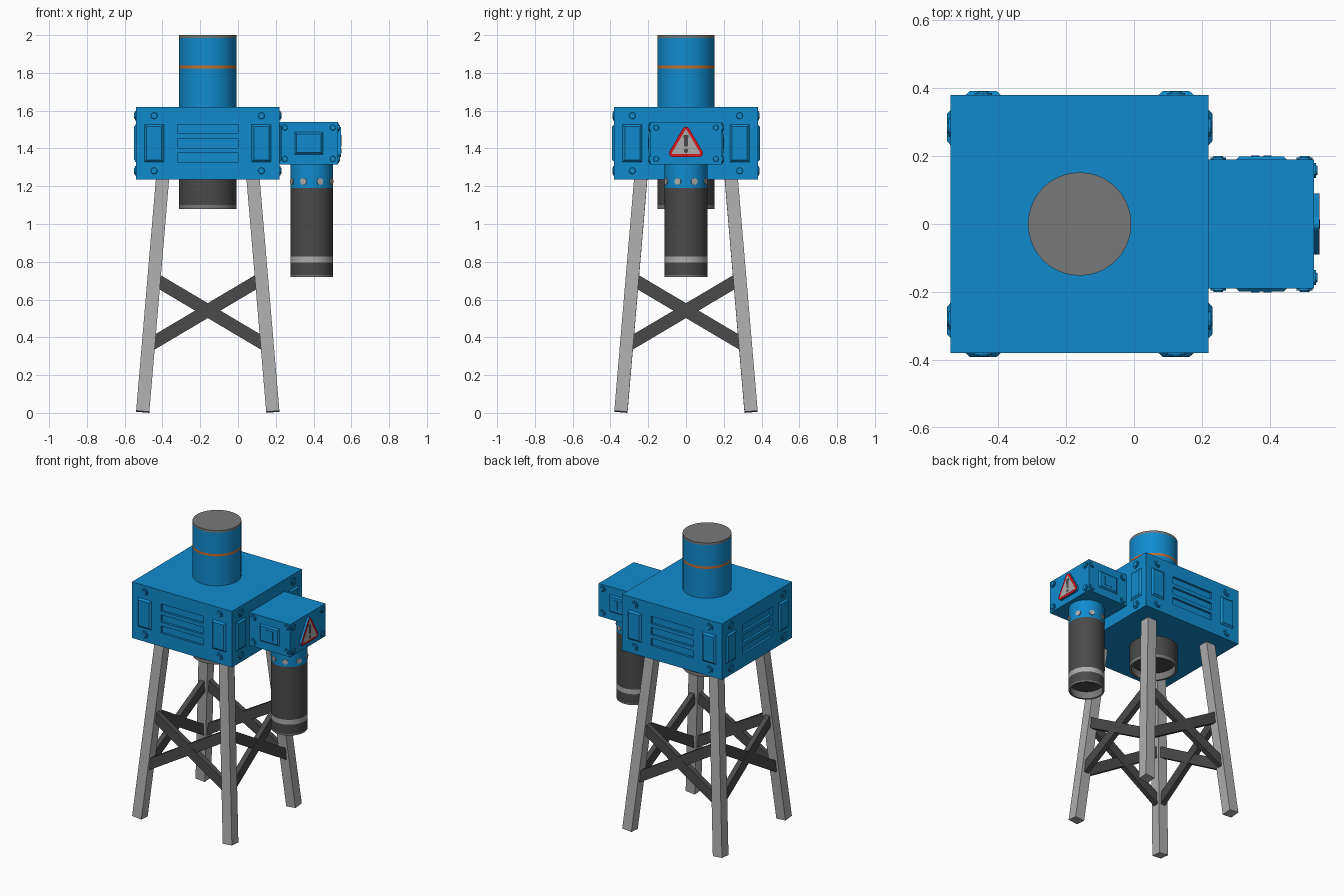
import bpy, bmesh, math
from mathutils import Matrix, Vector

if "Cube" in bpy.data.objects:
    bpy.data.objects.remove(bpy.data.objects["Cube"])


def material(name, r, g, b):
    m = bpy.data.materials.new(name)
    m.diffuse_color = (r, g, b, 1)
    m.use_nodes = True
    m.node_tree.nodes["Principled BSDF"].inputs["Base Color"].default_value = m.diffuse_color
    return m


BLUE = material("blue paint", 0.005, 0.26, 0.62)
DARK = material("dark metal", 0.068, 0.068, 0.068)
LIGHT = material("light grey metal", 0.42, 0.42, 0.42)
GREY = material("mid grey metal", 0.19, 0.19, 0.19)
ORANGE = material("orange stripe", 0.58, 0.15, 0.02)
RED = material("warning red", 0.72, 0.008, 0.015)

# maps (u right, v up, w outward) onto a front-facing wall
FRONT = Matrix(((1, 0, 0, 0), (0, 0, -1, 0), (0, 1, 0, 0), (0, 0, 0, 1)))


def wall(cx, cz, dist, angle):
    return (Matrix.Translation((cx, 0, cz)) @ Matrix.Rotation(angle, 4, 'Z')
            @ Matrix.Translation((0, -dist, 0)) @ FRONT)


def finish(name, bm, mats, smooth=False):
    bmesh.ops.recalc_face_normals(bm, faces=bm.faces)
    me = bpy.data.meshes.new(name)
    bm.to_mesh(me)
    bm.free()
    for m in mats:
        me.materials.append(m)
    ob = bpy.data.objects.new(name, me)
    bpy.context.collection.objects.link(ob)
    if smooth:
        bpy.ops.object.select_all(action='DESELECT')
        ob.select_set(True)
        bpy.context.view_layer.objects.active = ob
        bpy.ops.object.shade_smooth_by_angle(angle=math.radians(35))
    return ob


def add_prism(bm, M, pts, w0, w1, scale=(1, 1), centre=(0, 0)):
    cu, cv = centre
    a = [bm.verts.new(M @ Vector((u + cu, v + cv, w0))) for u, v in pts]
    b = [bm.verts.new(M @ Vector((u * scale[0] + cu, v * scale[1] + cv, w1))) for u, v in pts]
    bm.faces.new(a)
    bm.faces.new(b)
    n = len(pts)
    for i in range(n):
        j = (i + 1) % n
        bm.faces.new((a[i], a[j], b[j], b[i]))


def prism(name, mat, *args, **kw):
    bm = bmesh.new()
    add_prism(bm, *args, **kw)
    return finish(name, bm, [mat])


def rect(w, h):
    return [(-w / 2, -h / 2), (w / 2, -h / 2), (w / 2, h / 2), (-w / 2, h / 2)]


def ngon(r, n):
    return [(r * math.cos(2 * math.pi * i / n), r * math.sin(2 * math.pi * i / n)) for i in range(n)]


def lathe(name, cx, profile, mats, top, seg=40):
    # profile entries: radius, height, material of the band ending there
    bm = bmesh.new()
    rings = [[bm.verts.new((cx + x, y, z)) for x, y in ngon(r, seg)] for r, z, _ in profile]
    bm.faces.new(rings[0]).material_index = profile[0][2]
    for k in range(1, len(rings)):
        for i in range(seg):
            j = (i + 1) % seg
            f = bm.faces.new((rings[k-1][i], rings[k-1][j], rings[k][j], rings[k][i]))
            f.material_index = profile[k][2]
    bm.faces.new(rings[-1]).material_index = top
    return finish(name, bm, mats, True)


def beam(name, mat, p, q, hint, w, d):
    p, q = Vector(p), Vector(q)
    ax = (q - p).normalized()
    u = Vector(hint).cross(ax).normalized()
    v = ax.cross(u)
    M = Matrix((u, v, ax)).transposed().to_4x4()
    M.translation = p
    return prism(name, mat, M, rect(w, d), 0, (q - p).length)


def bolt(name, M, u, v, r):
    bm = bmesh.new()
    add_prism(bm, M, ngon(r, 12), -0.003, 0.006, centre=(u, v))
    add_prism(bm, M, ngon(r * 0.7, 12), 0.005, 0.01, (0.85, 0.85), (u, v))
    return finish(name, bm, [BLUE])


CX, HALF, ZC = -0.16, 0.38, 1.4275
SIDES = ["front", "right", "back", "left"]
walls = [wall(CX, ZC, HALF, k * math.pi / 2) for k in range(4)]

# main housing with louvre slots cut into the front, back and left
body = prism("main_housing", BLUE, Matrix.Translation((CX, 0, 0)), rect(0.76, 0.76), 1.235, 1.62)
bm = bmesh.new()
for k in (0, 2, 3):
    for v in (-0.0755, 0.0, 0.0755):
        add_prism(bm, walls[k], rect(0.32, 0.05), -0.015, 0.02, centre=(0, v))
cutter = finish("louvre_cutter", bm, [BLUE])
cutter.hide_render = True
mod = body.modifiers.new("louvres", 'BOOLEAN')
mod.operation, mod.solver, mod.object = 'DIFFERENCE', 'EXACT', cutter
bpy.context.view_layer.objects.active = body
bpy.ops.object.modifier_apply(modifier=mod.name)
bpy.data.objects.remove(cutter)

# raised side panels and bolts on every wall
for side, M in zip(SIDES, walls):
    for s in (-1, 1):
        prism(side + "_panel", BLUE, M, rect(0.11, 0.205), -0.003, 0.011, (0.72, 0.86), (s * 0.284, 0))
        for t in (-1, 1):
            bolt(side + "_bolt", M, s * 0.284, t * 0.146, 0.026)

# large vertical pipe running through the housing
R = 0.152
lathe("main_pipe", CX, [(0.138, 1.13, 1), (0.138, 1.08, 3), (R, 1.08, 3), (R, 1.1, 3),
                        (R, 1.24, 1), (R, 1.822, 0), (R, 1.838, 2), (R, 1.985, 0), (R, 2.0, 3)],
      [BLUE, DARK, ORANGE, GREY], 3)

# side box with framed panels on front and back
BX, BZ = 0.375, 1.4275
prism("side_box", BLUE, Matrix.Translation((BX, 0, 0)), rect(0.31, 0.38), 1.315, 1.54)
for side, ang in (("front", 0), ("back", math.pi)):
    M = wall(BX, BZ, 0.19, ang)
    prism("box_%s_panel" % side, BLUE, M, rect(0.155, 0.122), -0.003, 0.009, (0.84, 0.82))
    for s in (-1, 1):
        prism("box_%s_rib" % side, BLUE, M, rect(0.024, 0.062), 0.008, 0.012, centre=(s * 0.018, 0))
        for t in (-1, 1):
            bolt("box_%s_bolt" % side, M, s * 0.127, t * 0.083, 0.023)

# end wall of the side box: bolts and warning sign
M = wall(BX, BZ, 0.155, math.pi / 2)
for s in (-1, 1):
    for t in (-1, 1):
        bolt("box_end_bolt", M, s * 0.158, t * 0.083, 0.022)


def triangle(r):
    pts = []
    for (u, v), a0 in (((0.07, -0.053), -90), ((0, 0.067), 30), ((-0.07, -0.053), 150)):
        for i in range(5):
            a = math.radians(a0 + 30 * i)
            pts.append((u + r * math.cos(a), v + r * math.sin(a)))
    return pts


prism("sign_base", BLUE, M, triangle(0.02), -0.003, 0.014)
prism("sign_border", RED, M, triangle(0.02), 0.014, 0.0155)
prism("sign_face", LIGHT, M, triangle(0.005), 0.015, 0.0165)
prism("sign_bar", DARK, M, [(-0.009, -0.018), (0.009, -0.018), (0.013, 0.045), (-0.013, 0.045)], 0.016, 0.0175)
prism("sign_dot", DARK, M, ngon(0.012, 8), 0.016, 0.0175, centre=(0, -0.04))

# small hanging pipe with ring and studs
PX, r = 0.39, 0.113
lathe("hanging_pipe", PX, [(0.102, 0.77, 1), (0.102, 0.72, 3), (r, 0.72, 3), (r, 0.73, 3), (r, 0.795, 1),
                           (r, 0.828, 2), (r, 1.19, 1), (r, 1.33, 0)],
      [BLUE, DARK, LIGHT, GREY], 0)
for k in range(8):
    prism("pipe_stud", LIGHT, wall(PX, 1.225, r, math.radians(22.5 + 45 * k)), ngon(0.018, 12), -0.008, 0.004)


# splayed legs
def spread(z):
    return 0.345 - 0.085 * z


for sx in (-1, 1):
    for sy in (-1, 1):
        a, b = spread(0.006), spread(1.25)
        beam("leg", LIGHT, (CX + sx * a, sy * a, 0.006), (CX + sx * b, sy * b, 1.25), (0, 1, 0), 0.07, 0.07)

# crossed braces between neighbouring legs
hi, lo = 0.71, 0.355
for k, side in enumerate(SIDES):
    T = Matrix.Translation((CX, 0, 0)) @ Matrix.Rotation(k * math.pi / 2, 4, 'Z')
    n = T.to_3x3() @ Vector((0, -1, 0))
    for s in (-1, 1):
        p = T @ Vector((s * spread(hi), -spread(hi), hi))
        q = T @ Vector((-s * spread(lo), -spread(lo), lo))
        beam(side + "_brace", DARK, p, q, n, 0.068, 0.035)
